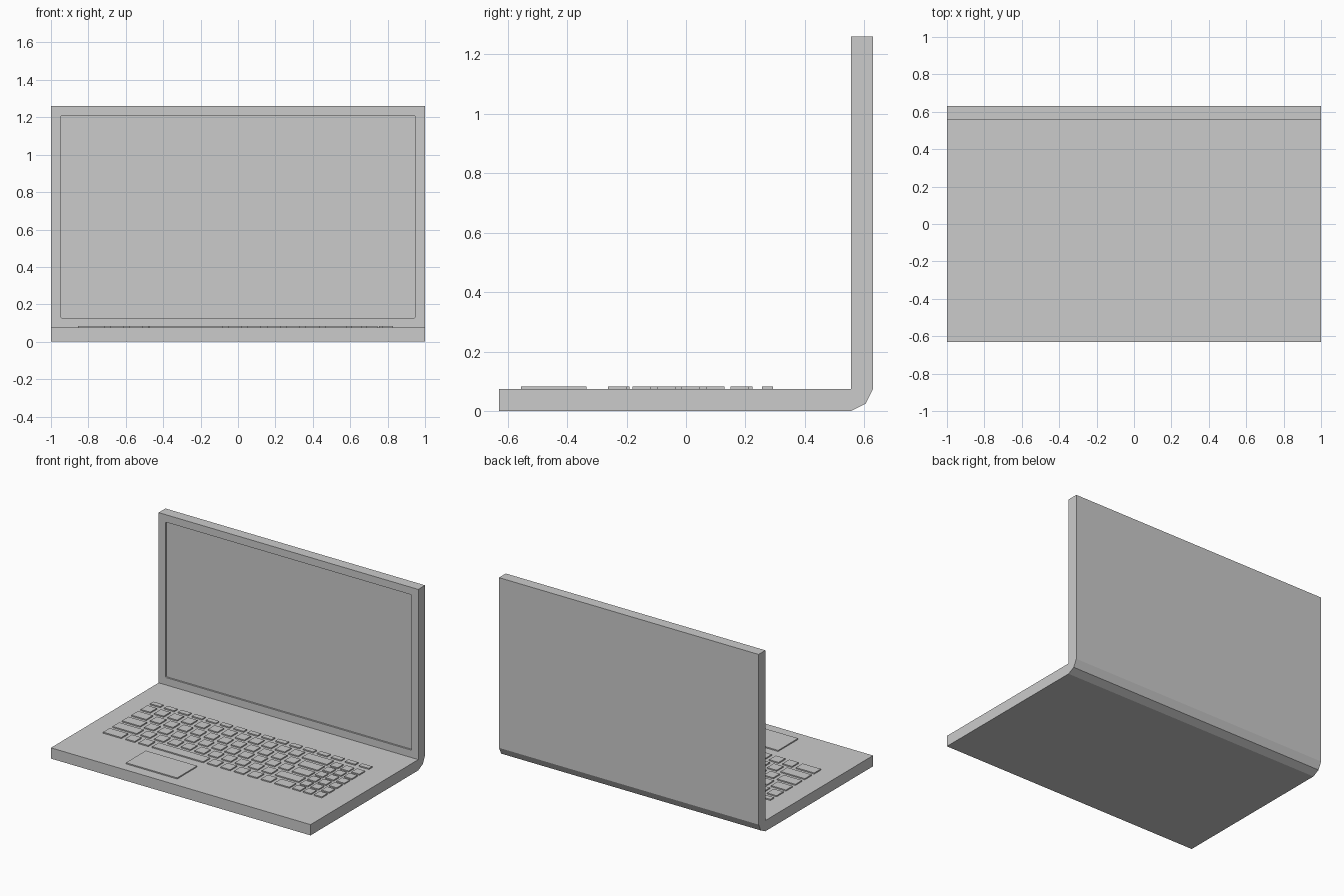
import bpy, bmesh

if "Cube" in bpy.data.objects:
    bpy.data.objects.remove(bpy.data.objects["Cube"])

TOP = 0.075          # deck height
KEY_TOP = 0.083      # top of the raised keys
GAP = 0.03           # space between keys
UNIT = 0.1035        # key pitch


def finish(bm, name):
    bmesh.ops.recalc_face_normals(bm, faces=bm.faces[:])
    me = bpy.data.meshes.new(name)
    bm.to_mesh(me)
    bm.free()
    ob = bpy.data.objects.new(name, me)
    bpy.context.collection.objects.link(ob)
    return ob


def add_box(bm, x0, x1, y0, y1, z0, z1):
    verts = bmesh.ops.create_cube(bm, size=1)["verts"]
    for v in verts:
        v.co.x = x1 if v.co.x > 0 else x0
        v.co.y = y1 if v.co.y > 0 else y0
        v.co.z = z1 if v.co.z > 0 else z0


def add_key(bm, x0, x1, y0, y1):
    add_box(bm, x0, x1, y0, y1, TOP - 0.003, KEY_TOP)


# Base, chamfered hinge and upright lid as one side profile (y, z)
profile = [(-0.63, 0), (0.555, 0), (0.605, 0.025), (0.63, TOP), (0.63, 1.26),
           (0.555, 1.26), (0.555, TOP), (-0.63, TOP)]
bm = bmesh.new()
side = bm.faces.new([bm.verts.new((-1, y, z)) for y, z in profile])
ext = bmesh.ops.extrude_face_region(bm, geom=[side])["geom"]
bmesh.ops.translate(bm, vec=(2, 0, 0),
                    verts=[g for g in ext if isinstance(g, bmesh.types.BMVert)])
bmesh.ops.recalc_face_normals(bm, faces=bm.faces[:])

# Screen recess in the lid's inner face
bm.normal_update()
panel = next(f for f in bm.faces
             if f.normal.y < -0.9 and f.calc_center_median().z > 0.5)
bmesh.ops.inset_region(bm, faces=[panel], thickness=0.073)
ext = bmesh.ops.extrude_discrete_faces(bm, faces=[panel])["faces"]
screen = ext[0]
bmesh.ops.translate(bm, verts=screen.verts[:], vec=(0, 0.012, 0))
corners = [e for v in screen.verts for e in v.link_edges if e not in screen.edges[:]]
bmesh.ops.bevel(bm, geom=corners, offset=0.008, segments=2, profile=0.5,
                affect='EDGES')
finish(bm, "base_and_lid")

# Main keys: widths in units per row, front row first
LEFT, RIGHT = -0.855, 0.58
rows = [
    [1.65, 1, 1, 4.1] + [1] * 5 + [1.4],
    [2.1] + [1] * 10 + [2.05],
    [1.65] + [1] * 11 + [1.5],
    [1.4] + [1] * 11 + [1.75],
    [1] * 12 + [2.15],
]
bm = bmesh.new()
for r, widths in enumerate(rows):
    x, y = LEFT, -0.263 + r * UNIT
    for i, w in enumerate(widths):
        end = RIGHT if i == len(widths) - 1 else x + w * UNIT - GAP
        add_key(bm, x, end, y, y + UNIT - GAP)
        x += w * UNIT
finish(bm, "main_keys")

# Half-height function keys across the full width
bm = bmesh.new()
pitch = (0.83 - LEFT + GAP) / 16
for i in range(16):
    x = LEFT + i * pitch
    add_key(bm, x, x + pitch - GAP, 0.255, 0.292)
finish(bm, "function_keys")

# Smaller number pad keys
bm = bmesh.new()
for c in range(3):
    for r in range(6):
        x, y = 0.603 + c * 0.083, -0.263 + r * 0.0826
        add_key(bm, x, x + 0.061, y, y + 0.062)
finish(bm, "number_pad_keys")

# Touchpad, aligned with the space bar
bm = bmesh.new()
add_key(bm, -0.475, -0.08, -0.555, -0.335)
finish(bm, "touchpad")
